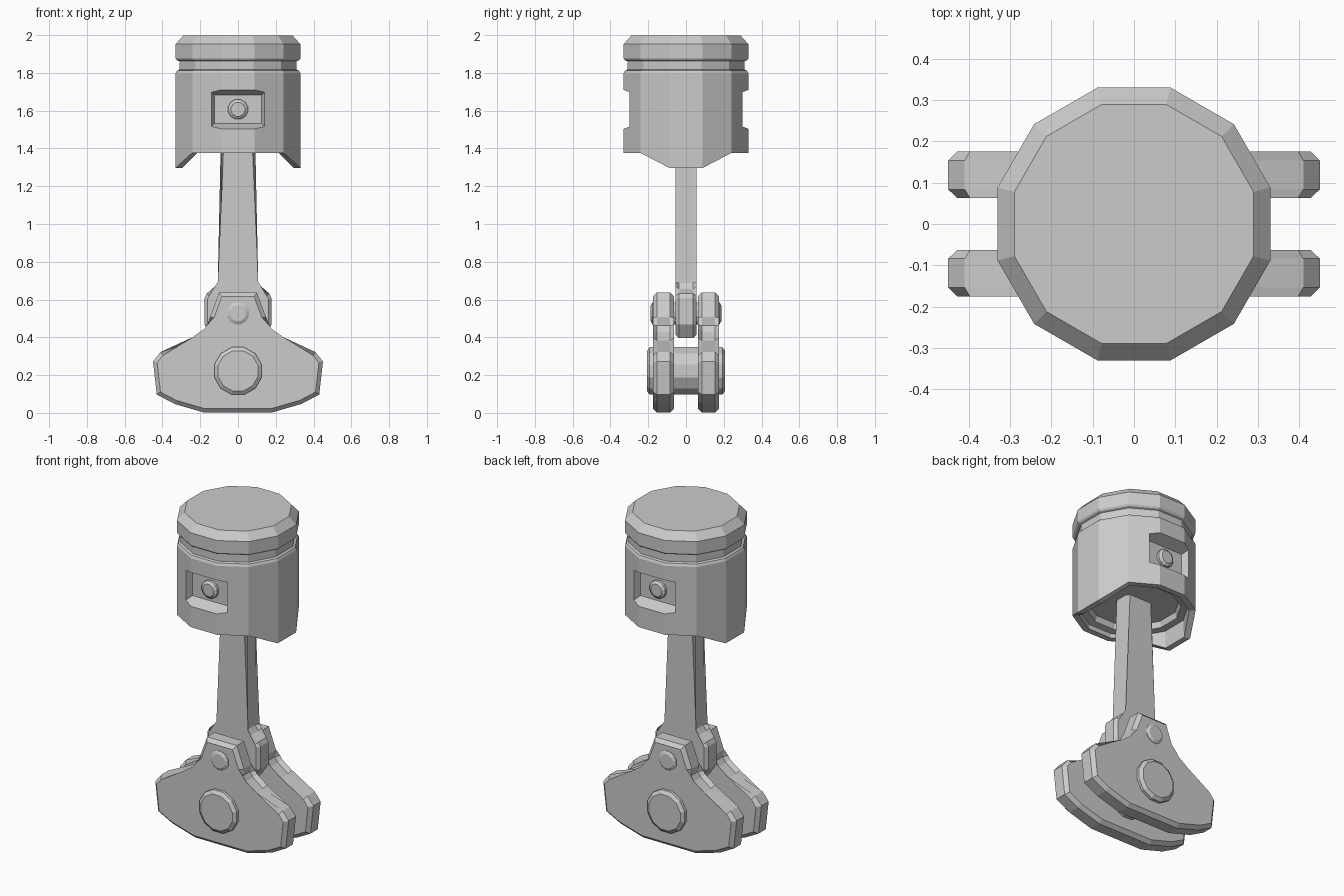
import bpy, bmesh
from math import sin, cos, pi
from mathutils import Matrix

if "Cube" in bpy.data.objects:
    bpy.data.objects.remove(bpy.data.objects["Cube"])


def make(name, bm):
    bmesh.ops.recalc_face_normals(bm, faces=bm.faces)
    me = bpy.data.meshes.new(name)
    bm.to_mesh(me)
    bm.free()
    ob = bpy.data.objects.new(name, me)
    bpy.context.collection.objects.link(ob)
    return ob


def loft(bm, rings):
    """Skin a list of equal-length point rings and cap both ends."""
    loops = [[bm.verts.new(p) for p in r] for r in rings]
    n = len(loops[0])
    for a, b in zip(loops, loops[1:]):
        for i in range(n):
            j = (i + 1) % n
            bm.faces.new((a[i], a[j], b[j], b[i]))
    bm.faces.new(loops[0])
    bm.faces.new(loops[-1])


def pin(name, z, sections, sides=12):
    """Round pin along y from (y, radius) sections."""
    bm = bmesh.new()
    loft(bm, [[(r * cos((i + .5) * 2 * pi / sides), y, z + r * sin((i + .5) * 2 * pi / sides))
               for i in range(sides)] for y, r in sections])
    return make(name, bm)


def plate(name, half, y0, y1, bevel):
    """Symmetric xz outline extruded from y0 to y1 with chamfered rims."""
    pts = half + [(-x, z) for x, z in reversed(half)]
    bm = bmesh.new()
    loft(bm, [[(x, y, z) for x, z in pts] for y in (y0, y1)])
    rims = [e for e in bm.edges if abs(e.verts[0].co.y - e.verts[1].co.y) < 1e-5]
    bmesh.ops.bevel(bm, geom=rims, offset=bevel, segments=1, affect='EDGES')
    return make(name, bm)


# Piston: 12-sided, ring groove on top, hollow skirt raised at front and back
def piston_ring(r, z, lift=0):
    out = []
    for i in range(12):
        a = (i + .5) * pi / 6
        out.append((r * cos(a), r * sin(a), z + (0 if abs(cos(a)) > .9 else lift)))
    return out


bm = bmesh.new()
loft(bm, [piston_ring(*s) for s in [
    (.30, 2.0), (.342, 1.955), (.342, 1.88), (.335, 1.87), (.322, 1.865), (.322, 1.82),
    (.335, 1.815), (.342, 1.80), (.342, 1.30, .08), (.305, 1.30, .08),
    (.30, 1.405), (.26, 1.41), (.25, 1.445)]])
piston = make("piston", bm)

# Tapered pockets cut around the wrist pin
for s in (-1, 1):
    bm = bmesh.new()
    loft(bm, [[(x * w, s * y, 1.61 + z * h) for x, z in ((-1, -1), (1, -1), (1, 1), (-1, 1))]
              for y, w, h in ((.26, .125, .075), (.33, .152, .103), (.40, .152, .103))])
    cutter = make("pocket_cutter", bm)
    cutter.hide_render = True
    cutter.hide_set(True)
    mod = piston.modifiers.new("pocket", 'BOOLEAN')
    mod.operation = 'DIFFERENCE'
    mod.solver = 'EXACT'
    mod.object = cutter

pin("wrist_pin", 1.61, [(-.287, .038), (-.275, .054), (.275, .054), (.287, .038)])

# Connecting rod with chamfered shank and angular big end
plate("connecting_rod",
      [(.09, 1.50), (.09, .69), (.11, .66), (.165, .635), (.178, .61), (.178, .47), (.13, .40)],
      -.055, .055, .017)

# Pair of crank webs with counterweights
web = [(.10, .64), (.148, .51), (.14, .465), (.16, .435), (.23, .385), (.41, .325),
       (.45, .275), (.43, .10), (.335, .05), (.18, .005)]
for s, side in ((-1, "front"), (1, "back")):
    plate(side + "_crank_web", web, s * .063, s * .175, .021)

# Crank pin and main shaft
pin("crank_pin", .53, [(-.187, .043), (-.178, .06), (.178, .06), (.187, .043)])
pin("main_shaft", .225, [(-.207, .11), (-.192, .13), (.192, .13), (.207, .11)])

# Stand the whole model exactly on the floor
for ob in bpy.context.collection.objects:
    ob.data.transform(Matrix.Translation((0, 0, -.003)))
